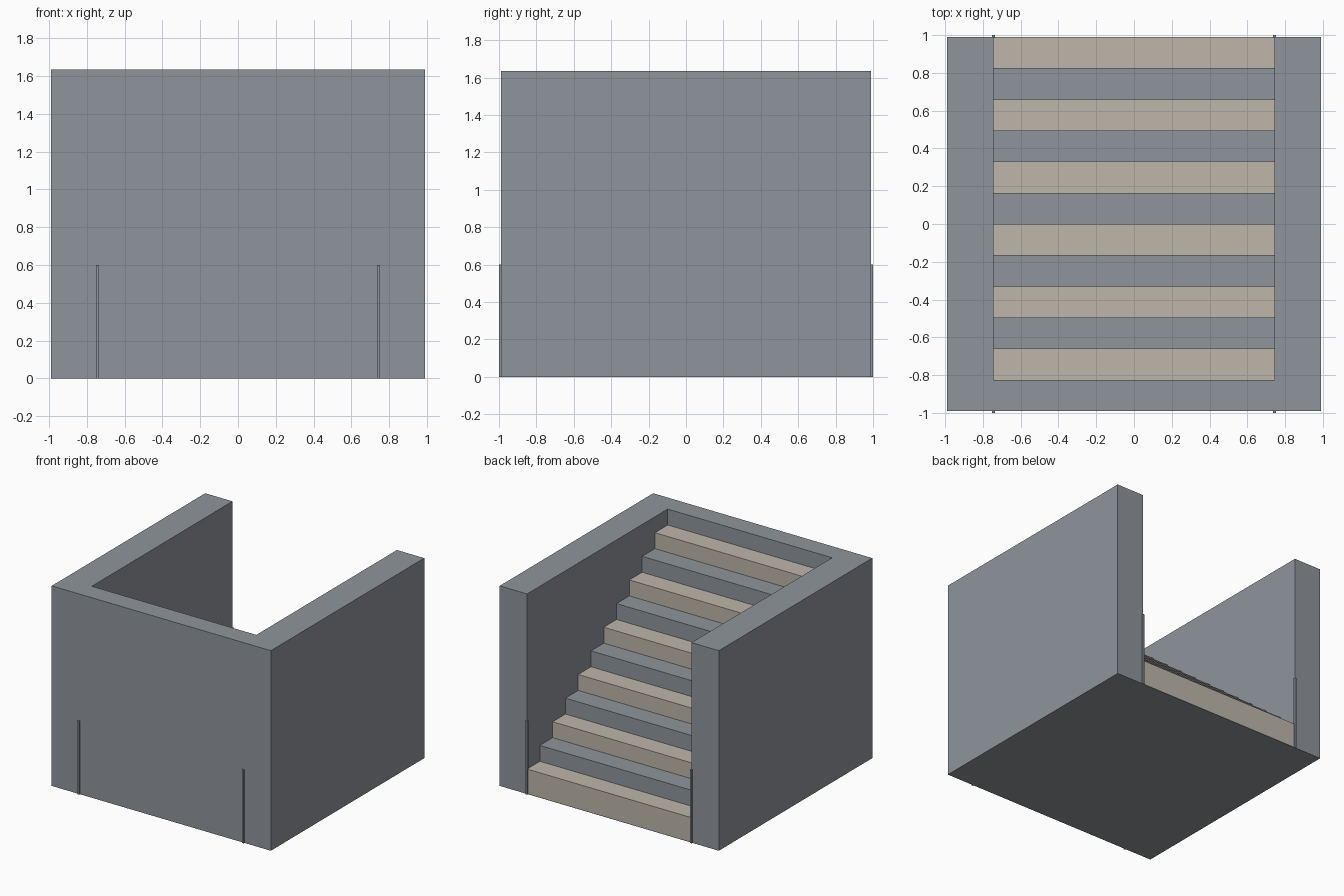
import bpy, bmesh
from mathutils import Vector

if "Cube" in bpy.data.objects:
    bpy.data.objects.remove(bpy.data.objects["Cube"], do_unlink=True)

HALF = 0.99          # half of the square footprint
HEIGHT = 1.634       # top of the walls
INNER = 0.743        # half of the stair width
STEPS = 11
TREAD = 2 * HALF / (STEPS + 1)
RISE = 0.13
FLOOR = 0.006
FIRST = HEIGHT - STEPS * RISE   # height of the lowest tread


def make_material(name, rgb):
    mat = bpy.data.materials.new(name)
    mat.use_nodes = True
    mat.diffuse_color = (*rgb, 1)
    mat.node_tree.nodes["Principled BSDF"].inputs["Base Color"].default_value = (*rgb, 1)
    return mat


GRAY = make_material("slate gray", (0.275, 0.300, 0.333))
TAN = make_material("sand", (0.509, 0.468, 0.402))


def extrude(name, points, direction, materials, rule=None):
    """Extrude a closed outline into a solid, colouring faces by a rule."""
    bm = bmesh.new()
    face = bm.faces.new([bm.verts.new(p) for p in points])
    result = bmesh.ops.extrude_face_region(bm, geom=[face])
    moved = [v for v in result["geom"] if isinstance(v, bmesh.types.BMVert)]
    bmesh.ops.translate(bm, verts=moved, vec=Vector(direction))
    bmesh.ops.recalc_face_normals(bm, faces=bm.faces)
    if rule:
        for f in bm.faces:
            f.material_index = rule(f)
    mesh = bpy.data.meshes.new(name)
    bm.to_mesh(mesh)
    bm.free()
    for mat in materials:
        mesh.materials.append(mat)
    obj = bpy.data.objects.new(name, mesh)
    bpy.context.collection.objects.link(obj)
    return obj


def box(name, low, high, mat):
    (x0, y0, z0), (x1, y1, z1) = low, high
    outline = [(x0, y0, z0), (x1, y0, z0), (x1, y1, z0), (x0, y1, z0)]
    return extrude(name, outline, (0, 0, z1 - z0), [mat])


# Thin floor under everything
box("floor", (-HALF, -HALF, 0), (HALF, HALF, FLOOR), GRAY)

# U-shaped wall: two sides and the closed front
front_inner = -HALF + TREAD
right_half = [(-INNER, front_inner), (-INNER, HALF), (-HALF, HALF), (-HALF, -HALF)]
footprint = right_half + [(-x, y) for x, y in reversed(right_half)]
extrude("surrounding_wall", [(x, y, FLOOR) for x, y in footprint],
        (0, 0, HEIGHT - FLOOR), [GRAY])

# Staircase rising from the open back to the front wall
profile = [(HALF, FLOOR)]
for i in range(STEPS):
    z = FIRST + i * RISE
    profile += [(HALF - i * TREAD, z), (HALF - (i + 1) * TREAD, z)]
profile.append((front_inner, FLOOR))


def step_colour(face):
    """Alternate colours, one per step, for risers and treads."""
    centre = face.calc_center_median()
    if face.normal.y > 0.5 or face.normal.z > 0.5:
        step = int((HALF - centre.y) / TREAD + 0.01)
        return (step + 1) % 2
    return 0


extrude("staircase", [(-INNER, y, z) for y, z in profile],
        (2 * INNER, 0, 0), [GRAY, TAN], step_colour)

# Slim posts at the stair edges, front and back
W = 0.008
for x, side in ((-INNER, "right"), (INNER, "left")):
    for y, end in ((-1 + W, "front"), (1 - W, "back")):
        box(f"{end}_{side}_post", (x - W, y - W, 0), (x + W, y + W, 0.6), GRAY)
